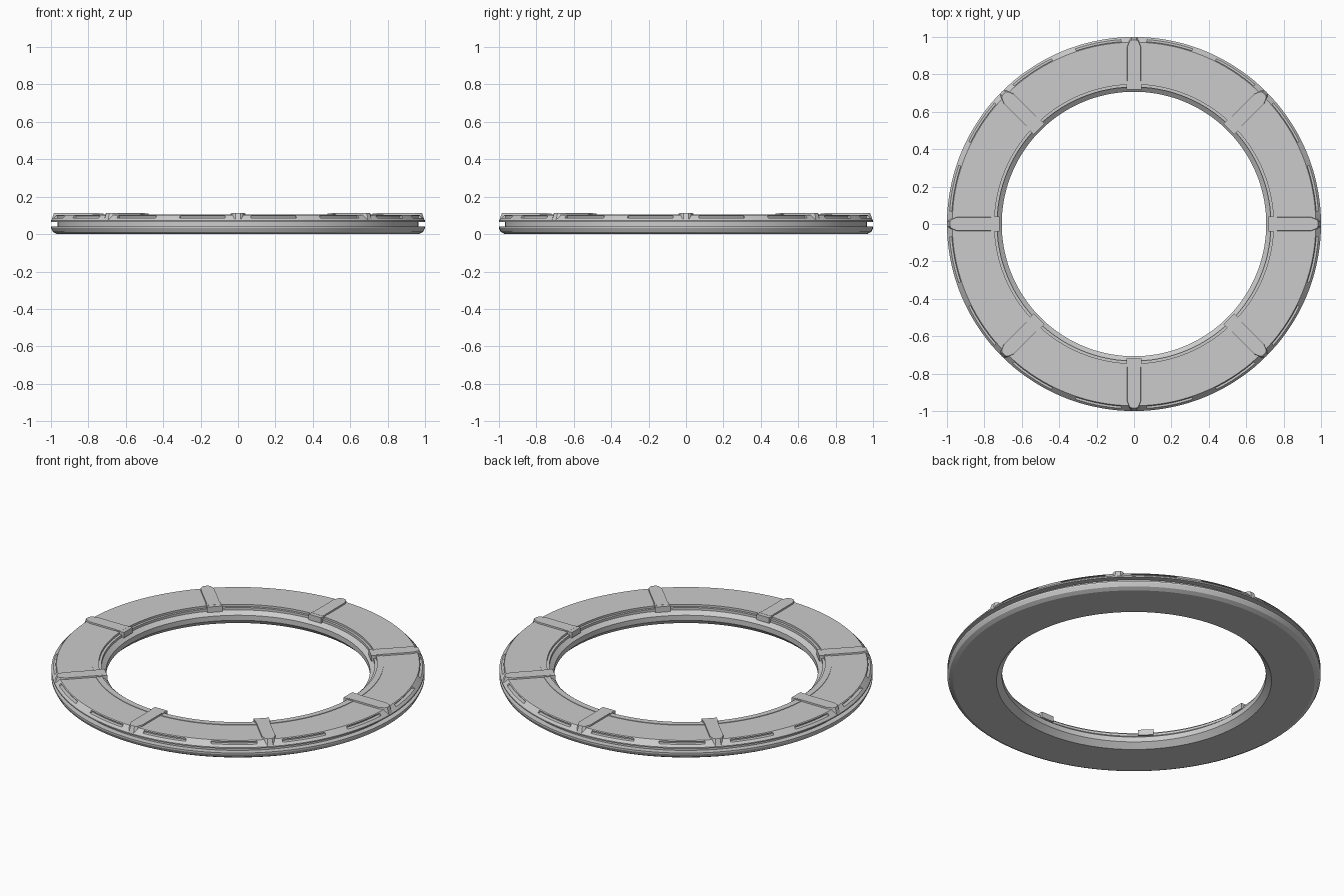
import bpy, bmesh
from math import sin, cos, radians

if "Cube" in bpy.data.objects:
    bpy.data.objects.remove(bpy.data.objects["Cube"])


def make_object(name, bm):
    bmesh.ops.recalc_face_normals(bm, faces=bm.faces[:])
    me = bpy.data.meshes.new(name)
    bm.to_mesh(me)
    bm.free()
    ob = bpy.data.objects.new(name, me)
    bpy.context.collection.objects.link(ob)
    return ob


def sweep(bm, profile, a0, a1, steps):
    """Revolve a closed (radius, z) profile from a0 to a1 degrees."""
    full = abs(a1 - a0) >= 360
    count = steps if full else steps + 1
    rings = []
    for i in range(count):
        a = radians(a0 + (a1 - a0) * i / steps)
        rings.append([bm.verts.new((r * cos(a), r * sin(a), z)) for r, z in profile])
    n = len(profile)
    for i in range(steps):
        p, q = rings[i], rings[(i + 1) % count]
        for k in range(n):
            bm.faces.new((p[k], q[k], q[(k + 1) % n], p[(k + 1) % n]))
    if not full:
        bm.faces.new(rings[0])
        bm.faces.new(rings[-1][::-1])


# Main ring: chamfered base, outer groove, stepped inner lip
bm = bmesh.new()
sweep(bm, [
    (0.737, 0.0), (0.968, 0.0), (0.990, 0.012), (1.0, 0.032), (1.0, 0.041),
    (0.966, 0.041), (0.966, 0.066), (1.0, 0.066), (1.0, 0.073),
    (0.990, 0.084), (0.972, 0.103), (0.75, 0.103), (0.75, 0.094),
    (0.732, 0.094), (0.732, 0.080), (0.707, 0.060), (0.707, 0.030)], 0, 360, 144)
ring = make_object("ring_body", bm)

# Slots cut in the upper bevel, two per sector
bm = bmesh.new()
for s in range(8):
    for a in (4, 26.5):
        sweep(bm, [(0.967, 0.086), (1.02, 0.086), (1.02, 0.098), (0.967, 0.098)],
              s * 45 + a, s * 45 + a + 14.5, 8)
cutter = make_object("slot_cutter", bm)
cutter.hide_render = True
cutter.hide_viewport = True
mod = ring.modifiers.new("slots", 'BOOLEAN')
mod.object = cutter
mod.solver = 'EXACT'

# Inner curb that frames the top panels
bm = bmesh.new()
sweep(bm, [(0.746, 0.09), (0.78, 0.09), (0.78, 0.106), (0.746, 0.106)], 0, 360, 144)
curb = make_object("inner_curb", bm)

# Eight radial ribs: tapered tip over the rim and a clip at the inner lip
rib_plan = [(0.74, 0.036), (0.945, 0.036), (0.975, 0.024), (0.984, 0.012)]
foot_plan = [(0.74, 0.039), (0.955, 0.039), (0.985, 0.028), (0.997, 0.015)]
clip_plan = [(0.718, 0.041), (0.765, 0.041)]


def prism(bm, low, high, z0, z1, angle):
    c, s = cos(angle), sin(angle)
    loops = []
    for plan, z in ((low, z0), (high, z1)):
        pts = plan + [(r, -w) for r, w in reversed(plan)]
        loops.append([bm.verts.new((r * c - w * s, r * s + w * c, z)) for r, w in pts])
    lo, hi = loops
    n = len(lo)
    bm.faces.new(lo[::-1])
    bm.faces.new(hi)
    for k in range(n):
        bm.faces.new((lo[k], lo[(k + 1) % n], hi[(k + 1) % n], hi[k]))


for i in range(8):
    bm = bmesh.new()
    prism(bm, foot_plan, rib_plan, 0.076, 0.112, radians(45 * i))
    prism(bm, clip_plan, clip_plan, 0.078, 0.111, radians(45 * i))
    make_object(f"rib_{i + 1}", bm)

# Smooth the round walls while keeping profile edges crisp
bpy.ops.object.select_all(action='DESELECT')
for ob in (ring, curb):
    ob.select_set(True)
bpy.context.view_layer.objects.active = ring
bpy.ops.object.shade_smooth_by_angle(angle=radians(15))
